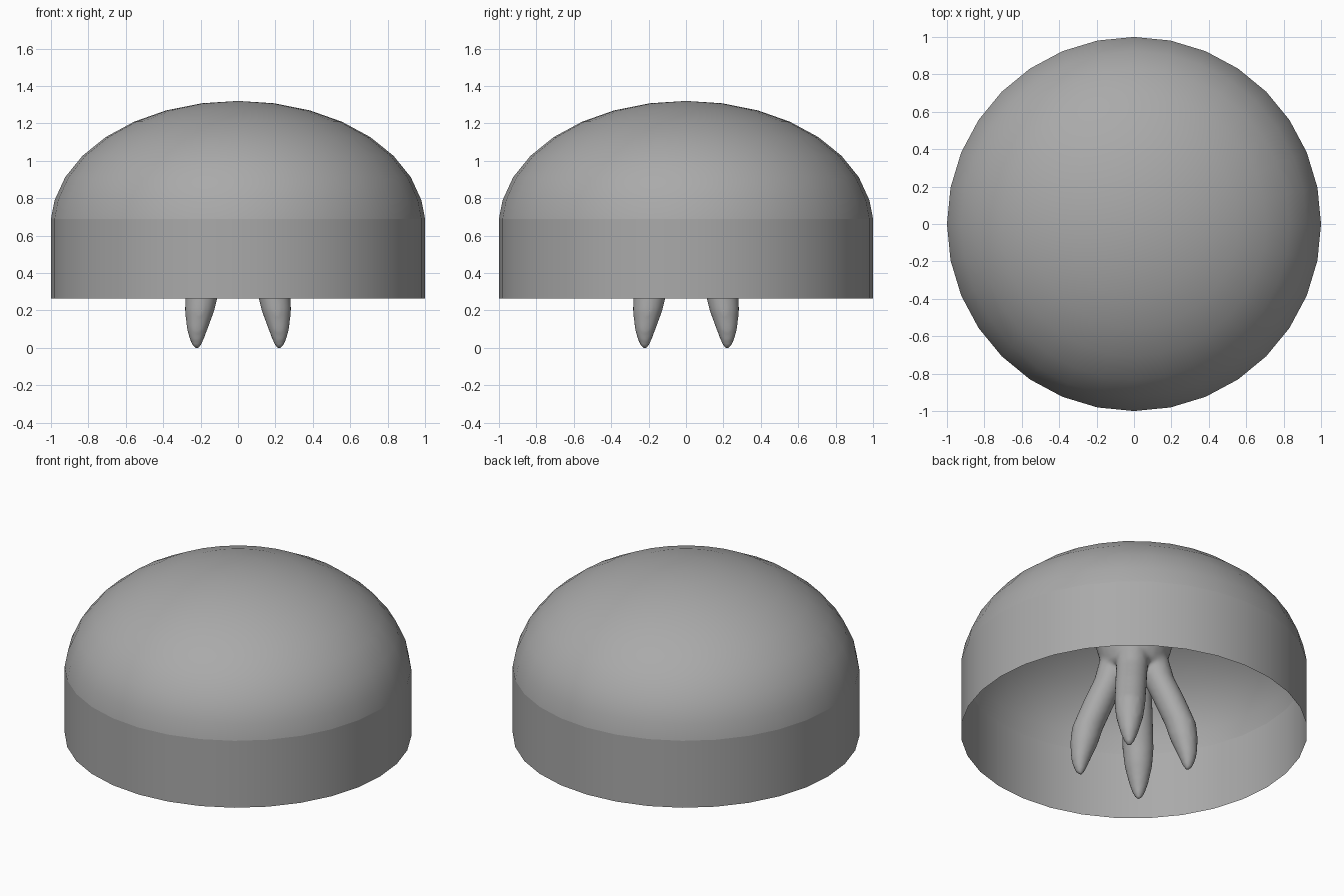
import bpy, bmesh, math

if "Cube" in bpy.data.objects:
    bpy.data.objects.remove(bpy.data.objects["Cube"])

SEGMENTS = 32

grey = bpy.data.materials.new("plain grey")
grey.diffuse_color = (0.4, 0.4, 0.4, 1)
grey.use_nodes = True
grey.node_tree.nodes["Principled BSDF"].inputs["Base Color"].default_value = grey.diffuse_color


def add_rings(bm, rings, sides, cap=False):
    """Loft circles given as (centre x, centre y, z, radius); radius 0 is a point."""
    loops = []
    for cx, cy, z, r in rings:
        if r == 0:
            loops.append([bm.verts.new((cx, cy, z))] * sides)
        else:
            loops.append([bm.verts.new((cx + r * math.cos(2 * math.pi * i / sides),
                                        cy + r * math.sin(2 * math.pi * i / sides), z))
                          for i in range(sides)])
    for a, b in zip(loops, loops[1:]):
        for i in range(sides):
            j = (i + 1) % sides
            corners = list(dict.fromkeys((a[i], a[j], b[j], b[i])))
            bm.faces.new(corners)
    if cap:
        bm.faces.new(loops[0][::-1])
        bm.faces.new(loops[-1])


def finish(bm, name):
    mesh = bpy.data.meshes.new(name)
    bm.to_mesh(mesh)
    bm.free()
    mesh.materials.append(grey)
    mesh.shade_smooth()
    obj = bpy.data.objects.new(name, mesh)
    bpy.context.collection.objects.link(obj)
    return obj


# Domed bell: open half ellipsoid whose rim meets the skirt
bm = bmesh.new()
steps = SEGMENTS // 4
arc = [math.pi / 2 * k / steps for k in range(1, steps)]
add_rings(bm, [(0, 0, 0.69, 1)]
          + [(0, 0, 0.66 + 0.66 * math.sin(t), math.cos(t)) for t in arc]
          + [(0, 0, 1.32, 0)], SEGMENTS)
finish(bm, "bell_dome")

# Skirt: open straight band around the bottom of the bell
bm = bmesh.new()
add_rings(bm, [(0, 0, 0.264, 1), (0, 0, 0.69, 1)], SEGMENTS)
finish(bm, "bell_skirt")

# Central stalk hanging inside the bell
bm = bmesh.new()
STALK = [(0.10, 0.64), (0.17, 0.68), (0.195, 0.74), (0.22, 0.83),
         (0.24, 1.0), (0.27, 1.27)]
add_rings(bm, [(0, 0, z, r) for r, z in STALK], 24, cap=True)

# Four arms leaning outward: distance from the axis, height, thickness
ARM = [(0.312, -0.004, 0.012), (0.312, 0.015, 0.026), (0.312, 0.05, 0.040),
       (0.308, 0.10, 0.056), (0.290, 0.20, 0.080), (0.270, 0.30, 0.090),
       (0.20, 0.475, 0.092), (0.14, 0.61, 0.092), (0.09, 0.78, 0.10)]
for k in range(4):
    angle = math.radians(45 + 90 * k)
    c, s = math.cos(angle), math.sin(angle)
    add_rings(bm, [(d * c, d * s, z, r) for d, z, r in ARM], 16, cap=True)
arms = finish(bm, "stalk_and_arms")

# Fuse the stalk and arms into one soft body
remesh = arms.modifiers.new("fuse", 'REMESH')
remesh.mode = 'VOXEL'
remesh.voxel_size = 0.014
remesh.use_smooth_shade = True
soften = arms.modifiers.new("soften", 'SMOOTH')
soften.factor = 0.5
soften.iterations = 5
